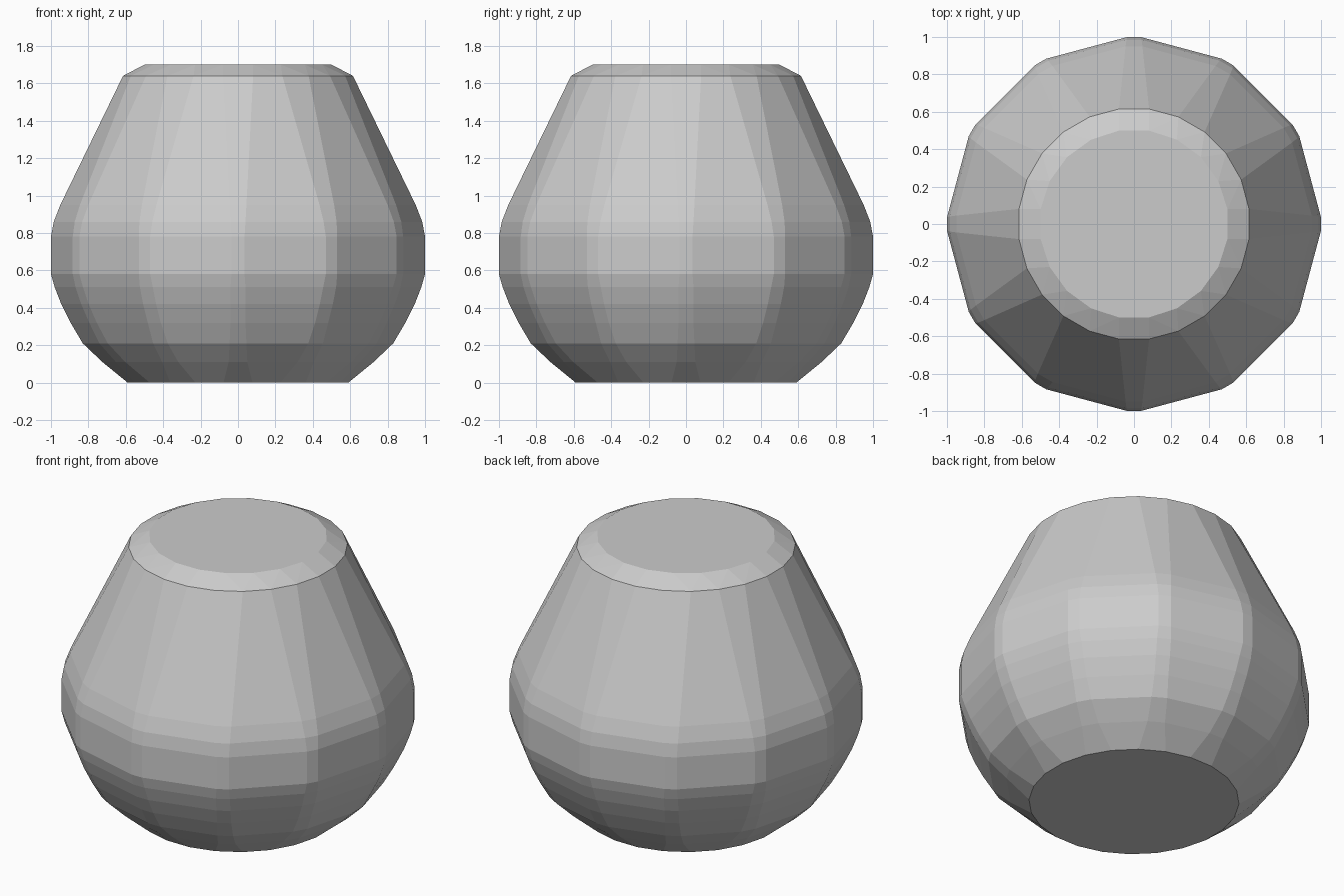
import bpy, bmesh, math

if "Cube" in bpy.data.objects:
    bpy.data.objects.remove(bpy.data.objects["Cube"])

bm = bmesh.new()


def ring(count, radius, z, offset=0.0):
    """Even ring of hull points."""
    for i in range(count):
        a = math.tau * (i + offset) / count
        bm.verts.new((radius * math.cos(a), radius * math.sin(a), z))


def rib_ring(radius, z, half_width, ribs=12):
    """Pair of points at the blunt crest of each rib."""
    for i in range(ribs):
        a = math.tau * i / ribs
        c, s = math.cos(a), math.sin(a)
        for t in (-half_width, half_width):
            bm.verts.new((radius * c - t * s, radius * s + t * c, z))


# Round base, neck and flat top
ring(24, 0.595, 0.0, 0.5)
ring(24, 0.62, 1.64, 0.5)
ring(20, 0.506, 1.70, 0.5)

# Bulging twelve-ribbed belly: radius, height, crest half width
for r, z, w in [(0.725, 0.11, 0.05), (0.83, 0.21, 0.045), (0.895, 0.32, 0.04),
                (0.945, 0.42, 0.04), (0.98, 0.51, 0.04), (1.0, 0.58, 0.035),
                (1.0, 0.78, 0.035), (0.985, 0.86, 0.04), (0.95, 0.95, 0.045)]:
    rib_ring(r, z, w)

# Faceted skin around all the points
res = bmesh.ops.convex_hull(bm, input=bm.verts[:])
loose = [v for v in bm.verts if not v.link_faces]
bmesh.ops.delete(bm, geom=loose, context='VERTS')
bmesh.ops.dissolve_limit(bm, angle_limit=math.radians(0.5),
                         verts=bm.verts[:], edges=bm.edges[:])
bmesh.ops.recalc_face_normals(bm, faces=bm.faces[:])

mesh = bpy.data.meshes.new("ribbed_pot_body")
bm.to_mesh(mesh)
bm.free()
body = bpy.data.objects.new("ribbed_pot_body", mesh)
bpy.context.collection.objects.link(body)
